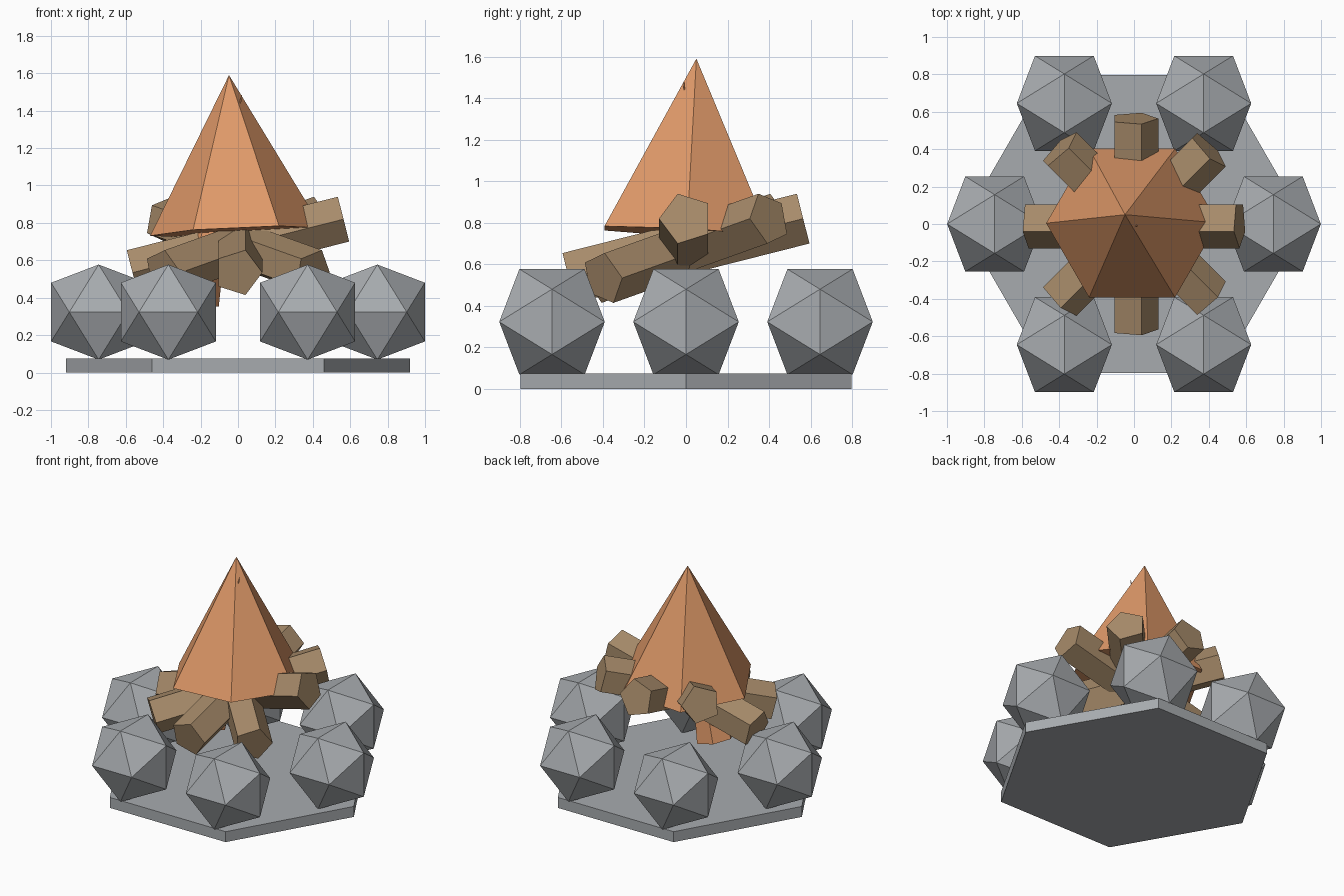
import bpy, bmesh, math
from mathutils import Vector, Matrix

cube = bpy.data.objects.get("Cube")
if cube:
    bpy.data.objects.remove(cube, do_unlink=True)


def material(name, rgb):
    mat = bpy.data.materials.new(name)
    mat.use_nodes = True
    mat.diffuse_color = (*rgb, 1)
    mat.node_tree.nodes["Principled BSDF"].inputs["Base Color"].default_value = (*rgb, 1)
    return mat


grey = material("grey_stone", (0.39, 0.41, 0.43))
brown = material("brown_wood", (0.39, 0.26, 0.145))
orange = material("orange_flame", (0.74, 0.32, 0.14))


def hull(name, points, mat, matrix=Matrix()):
    """Flat-shaded convex solid around the given points."""
    bm = bmesh.new()
    for p in points:
        bm.verts.new(p)
    bmesh.ops.convex_hull(bm, input=bm.verts[:])
    bmesh.ops.dissolve_limit(bm, angle_limit=0.01, verts=bm.verts[:], edges=bm.edges[:])
    bmesh.ops.recalc_face_normals(bm, faces=bm.faces[:])
    mesh = bpy.data.meshes.new(name)
    bm.to_mesh(mesh)
    bm.free()
    mesh.materials.append(mat)
    obj = bpy.data.objects.new(name, mesh)
    obj.matrix_world = matrix
    bpy.context.collection.objects.link(obj)
    return obj


def ring(sides, radius, z):
    step = math.tau / sides
    return [Vector((radius * math.cos(i * step), radius * math.sin(i * step), z))
            for i in range(sides)]


def flame(name, base, tip, radius):
    """Six-sided cone leaning from its base centre to its tip."""
    axis = Vector(tip) - Vector(base)
    turn = Vector((0, 0, 1)).rotation_difference(axis).to_matrix().to_4x4()
    points = ring(6, radius, 0) + [Vector((0, 0, axis.length))]
    hull(name, points, orange, Matrix.Translation(base) @ turn)


# Hexagonal ground slab
hull("base_slab", ring(6, 0.92, 0) + ring(6, 0.92, 0.075), grey)

# Ring of twenty-sided stones, each with an edge on top
half = 0.157
gold = half * (1 + math.sqrt(5)) / 2
corners = []
for a in (-half, half):
    for b in (-gold, gold):
        corners += [(0, a, b), (a, b, 0), (b, 0, a)]
for i, spot in enumerate(ring(6, 0.745, 0.323)):
    hull(f"stone_{i + 1}", corners, grey, Matrix.Translation(spot))

# Four five-sided logs crossing, each tilted up at one end
section = ring(5, 0.13, 0)
log_points = [(p.x, y, p.y) for p in section for y in (-0.582, 0.582)]
for i in range(4):
    place = (Matrix.Translation((0, 0, 0.677))
             @ Matrix.Rotation(math.radians(45 * i - 90), 4, "Z")
             @ Matrix.Rotation(0.248, 4, "X"))
    hull(f"log_{i + 1}", log_points, brown, place)

# Large flame, with a slender one hidden inside it
flame("outer_flame", (-0.01, 0.005, 0.752), (-0.048, 0.05, 1.59), 0.46)
flame("inner_flame", (-0.23, 0, 0.38), (0.022, -0.01, 1.49), 0.13)
